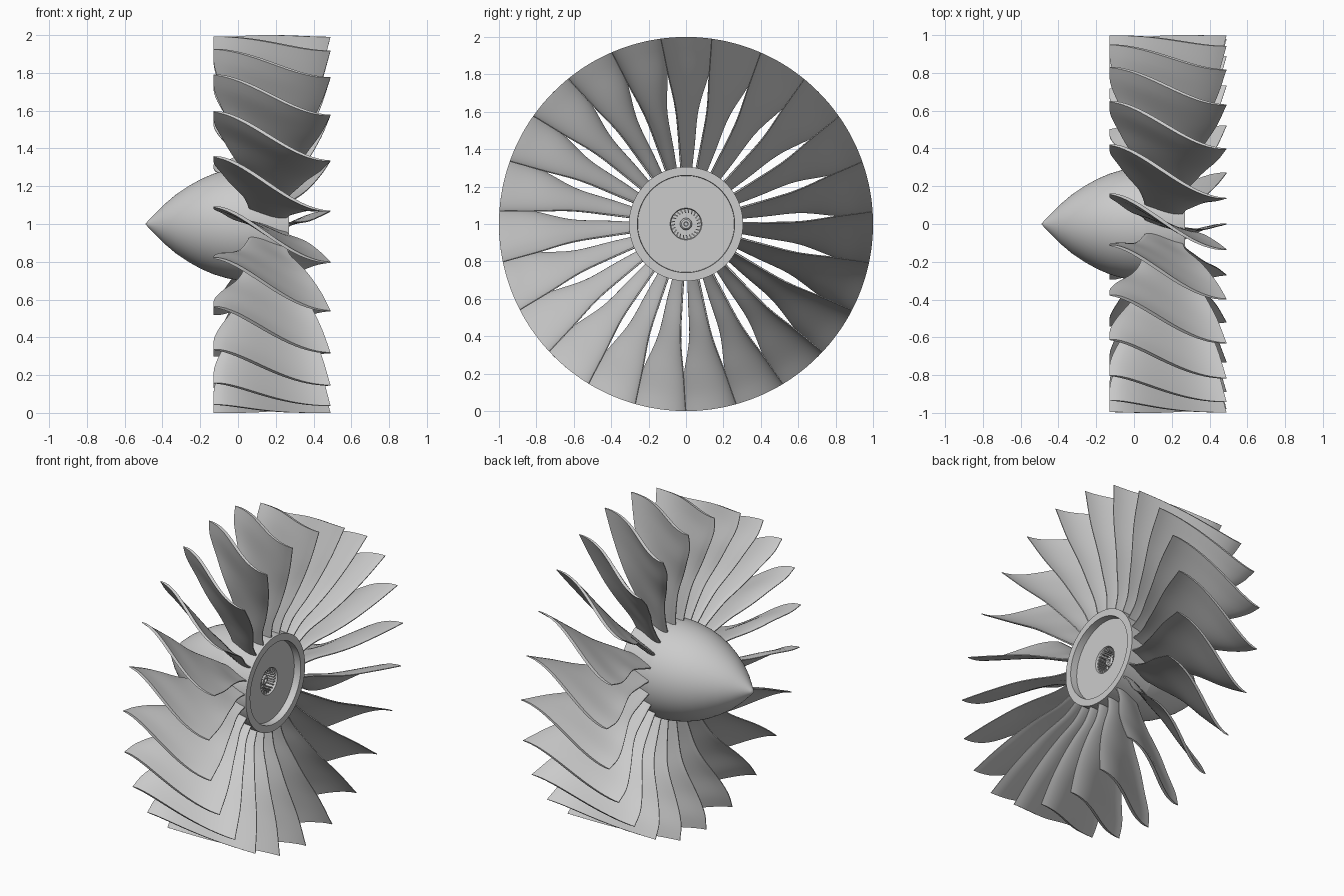
import bpy, bmesh, math
from mathutils import Vector

if "Cube" in bpy.data.objects:
    bpy.data.objects.remove(bpy.data.objects["Cube"])

BLADES = 23
AXIS_Z = 1.0


def finish(name, bm, angle=35):
    bmesh.ops.remove_doubles(bm, verts=bm.verts, dist=1e-5)
    bmesh.ops.recalc_face_normals(bm, faces=bm.faces)
    me = bpy.data.meshes.new(name)
    bm.to_mesh(me)
    bm.free()
    ob = bpy.data.objects.new(name, me)
    bpy.context.collection.objects.link(ob)
    bpy.ops.object.select_all(action='DESELECT')
    ob.select_set(True)
    bpy.context.view_layer.objects.active = ob
    bpy.ops.object.shade_smooth_by_angle(angle=math.radians(angle))
    ob.location.z = AXIS_Z
    return ob


def lathe(name, profile, steps=96):
    """Spin (x, radius) points around the x axis."""
    bm = bmesh.new()
    vs = [bm.verts.new((x, 0, r)) for x, r in profile]
    es = [bm.edges.new(p) for p in zip(vs, vs[1:])]
    bmesh.ops.spin(bm, geom=vs + es, cent=(0, 0, 0), axis=(1, 0, 0),
                   angle=math.tau, steps=steps)
    return finish(name, bm)


def interp(table, r):
    """Smooth (Catmull-Rom) lookup in (radius, value) pairs."""
    i = max(j for j in range(len(table) - 1) if table[j][0] <= r + 1e-9)
    (r0, a), (r1, b) = table[i], table[i + 1]
    slope = lambda j: ((table[min(j + 1, len(table) - 1)][1] - table[max(j - 1, 0)][1]) /
                       (table[min(j + 1, len(table) - 1)][0] - table[max(j - 1, 0)][0]))
    h = r1 - r0
    t = (r - r0) / h
    return ((2*t**3 - 3*t*t + 1) * a + (t**3 - 2*t*t + t) * h * slope(i)
            + (3*t*t - 2*t**3) * b + (t**3 - t*t) * h * slope(i + 1))


# Spinner nose and hub barrel
nose = [(-.49, 0), (-.475, .018), (-.39, .104), (-.33, .155), (-.26, .202), (-.195, .238),
        (-.13, .266), (-.06, .287), (.01, .300), (.06, .305)]
lathe("spinner", nose)
lathe("hub", [(.06, .305), (.27, .305), (.27, .26), (.225, .258), (.225, .085),
              (.215, .08), (.16, .08), (.16, 0)])

# Shaft end and toothed ring in the rear bore
lathe("shaft_end", [(.16, .032), (.19, .032), (.2, .024), (.2, .012), (.185, .01), (.185, 0)], 32)
bm = bmesh.new()
for i in range(24):
    a = math.tau * i / 24
    pts = [(r, a + d) for r, d in ((.06, -.03), (.06, .07), (.082, .17), (.082, .07))]
    ring = [[bm.verts.new((x, r * math.cos(t), r * math.sin(t))) for r, t in pts] for x in (.16, .215)]
    bm.faces.new(ring[0])
    bm.faces.new(ring[1])
    for k in range(4):
        bm.faces.new((ring[0][k], ring[0][k - 1], ring[1][k - 1], ring[1][k]))
finish("bore_teeth", bm)

# Fan blade planform: axial position and angle (degrees) of both edges by radius
LEAD_X = [(.28, .06), (.4, .045), (.55, .015), (.75, -.07), (.9, -.125), (1, -.13)]
TRAIL_X = [(.28, .255), (.4, .275), (.53, .33), (.8, .435), (1, .49)]
LEAD_A = [(.28, -12.5), (.4, -13.2), (.6, -13.5), (.8, -16.2), (1, -17)]
TRAIL_A = [(.28, -3), (.4, -3), (.6, -2.8), (.8, -1), (1, 0)]
THICK = [(.28, .014), (.6, .011), (1, .009)]
NU, NR = 20, 24


def section(r):
    """Closed airfoil loop at radius r, wrapped on a cylinder."""
    x0, x1 = interp(LEAD_X, r), interp(TRAIL_X, r)
    a0, a1 = math.radians(interp(LEAD_A, r)), math.radians(interp(TRAIL_A, r))
    half = interp(THICK, r)

    def mean(u):
        v = min(max(u, 0), 1) ** .9
        return Vector((x0 + (x1 - x0) * u, r * (a0 + (a1 - a0) * v * v * (3 - 2 * v))))

    top, bottom = [], []
    for i in range(NU + 1):
        u = i / NU
        t = mean(min(u + .01, 1)) - mean(max(u - .01, 0))
        n = Vector((-t.y, t.x)).normalized()
        h = half * (.25 + .75 * math.sin(math.pi * u ** .7) ** .7 if 0 < u < 1 else .25)
        top.append(mean(u) + n * h)
        bottom.append(mean(u) - n * h)
    return [(p.x, r * math.cos(p.y / r), r * math.sin(p.y / r)) for p in top + bottom[::-1]]


bm = bmesh.new()
loops = [[bm.verts.new(c) for c in section(.28 + .72 * j / NR)] for j in range(NR + 1)]
for lo, hi in zip(loops, loops[1:]):
    for k in range(len(lo)):
        bm.faces.new((lo[k - 1], lo[k], hi[k], hi[k - 1]))
for loop in (loops[0], loops[-1]):
    n = len(loop)
    for k in range(NU):
        bm.faces.new((loop[k], loop[k + 1], loop[n - 2 - k], loop[n - 1 - k]))
blade = finish("fan_blade_01", bm)
blade.rotation_euler.x = math.radians(270)

# Remaining blades share the first blade's mesh
for i in range(1, BLADES):
    ob = blade.copy()
    ob.name = f"fan_blade_{i + 1:02d}"
    ob.rotation_euler.x = math.radians(270 + 360 * i / BLADES)
    bpy.context.collection.objects.link(ob)
